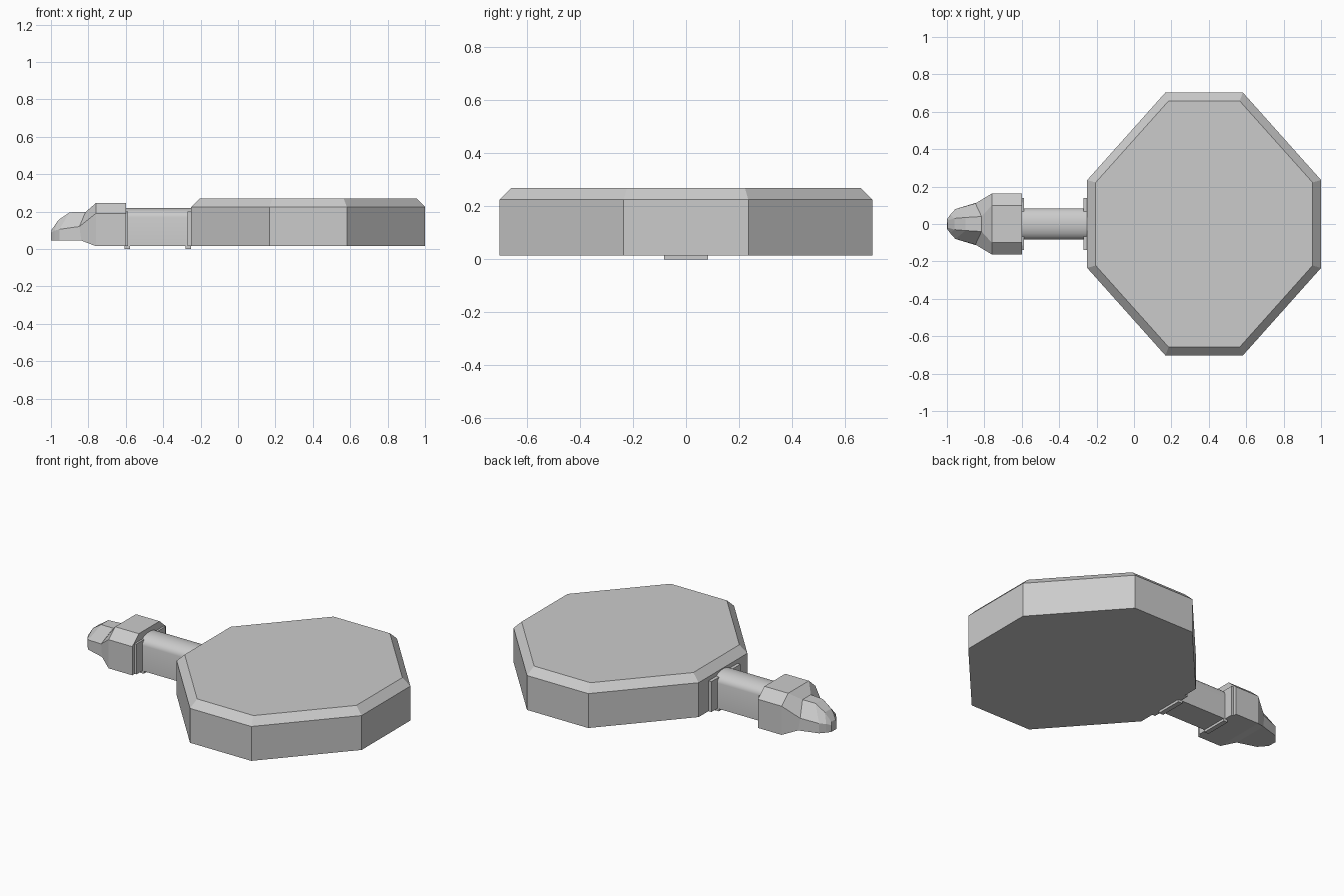
import bpy, bmesh, math

if "Cube" in bpy.data.objects:
    bpy.data.objects.remove(bpy.data.objects["Cube"])

grey = bpy.data.materials.new("plain_grey")
grey.diffuse_color = (0.6, 0.6, 0.6, 1)
grey.use_nodes = True
grey.node_tree.nodes["Principled BSDF"].inputs["Base Color"].default_value = grey.diffuse_color


def loft(name, rings):
    """Skin a list of equal-length point rings and cap both ends."""
    bm = bmesh.new()
    vs = [[bm.verts.new(p) for p in ring] for ring in rings]
    n = len(rings[0])
    for a, b in zip(vs, vs[1:]):
        for i in range(n):
            j = (i + 1) % n
            bm.faces.new((a[i], a[j], b[j], b[i]))
    bm.faces.new(vs[0])
    bm.faces.new(vs[-1])
    bmesh.ops.recalc_face_normals(bm, faces=bm.faces)
    me = bpy.data.meshes.new(name)
    bm.to_mesh(me)
    bm.free()
    ob = bpy.data.objects.new(name, me)
    me.materials.append(grey)
    bpy.context.collection.objects.link(ob)
    return ob


def box(name, x0, x1, y, z0, z1):
    ring = [(-y, z0), (y, z0), (y, z1), (-y, z1)]
    return loft(name, [[(x, *p) for p in ring] for x in (x0, x1)])


def mirrored(half):
    """Complete a half section, bottom to top, across y = 0."""
    return half + [(x, -y, z) for x, y, z in reversed(half)]


def octagon(long_x, short_x, long_y, short_y, z):
    q = [(long_x, short_y), (short_x, long_y)]
    pts = q + [(-x, y) for x, y in reversed(q)]
    pts += [(-x, -y) for x, y in pts]
    return [(0.375 + x, y, z) for x, y in pts]


# Large octagonal head with a chamfered upper rim
loft("octagonal_body", [octagon(0.625, 0.207, 0.703, 0.235, 0.015),
                        octagon(0.625, 0.207, 0.703, 0.235, 0.225),
                        octagon(0.58, 0.19, 0.658, 0.222, 0.27)])

# Neck with an arched top
arch = [(0.083 * math.cos(t), 0.17 + 0.05 * math.sin(t))
        for t in (math.pi * i / 10 for i in range(11))]
section = [(0.083, 0.015)] + arch + [(-0.083, 0.015)]
neck = loft("neck", [[(x, *p) for p in section] for x in (-0.61, -0.24)])
bpy.context.view_layer.objects.active = neck
neck.select_set(True)
bpy.ops.object.shade_smooth_by_angle(angle=math.radians(35))

# Thin collars and foot strips at both ends of the neck
for end, x0, x1 in (("tail", -0.605, -0.588), ("body", -0.27, -0.25)):
    box(end + "_collar", x0, x1, 0.14, 0.015, 0.2)
for end, x0, x1 in (("tail", -0.607, -0.578), ("body", -0.28, -0.25)):
    box(end + "_foot_strip", x0, x1, 0.083, 0.0, 0.016)

# Faceted end block tapering into a rounded nose
halves = [
    [(-0.60, 0.163, 0.015), (-0.60, 0.163, 0.19), (-0.60, 0.1, 0.245)],
    [(-0.76, 0.163, 0.015), (-0.76, 0.163, 0.19), (-0.76, 0.1, 0.245)],
    [(-0.838, 0.115, 0.045), (-0.848, 0.11, 0.12), (-0.815, 0.04, 0.198)],
    [(-0.955, 0.08, 0.045), (-0.955, 0.08, 0.105), (-0.90, 0.035, 0.196)],
    [(-0.982, 0.05, 0.045), (-0.982, 0.05, 0.098), (-0.96, 0.03, 0.155)],
    [(-1.0, 0.025, 0.045), (-1.0, 0.025, 0.085), (-0.996, 0.02, 0.103)],
]
loft("end_block_and_nose", [mirrored(h) for h in halves])
